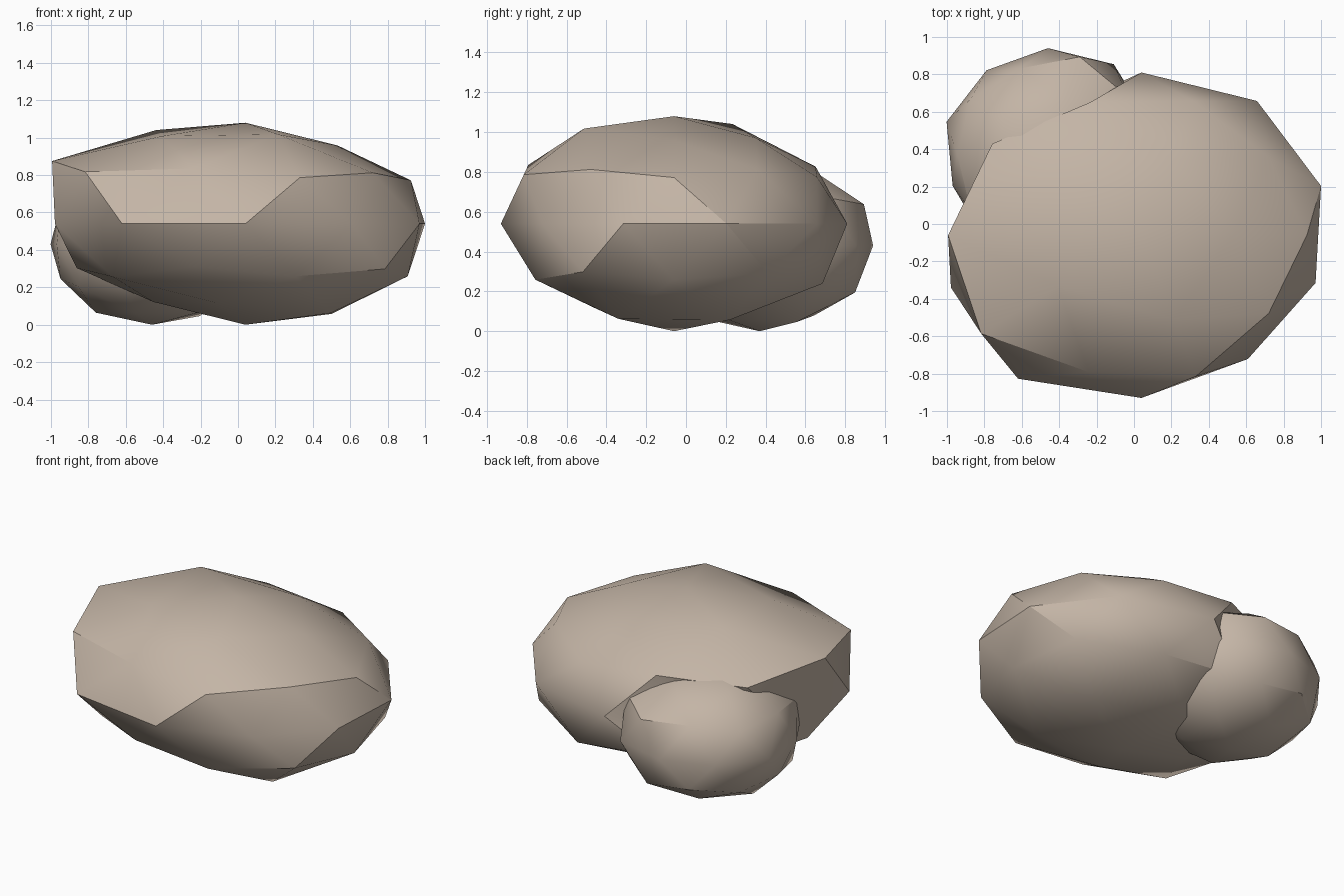
import bpy
import bmesh
import math
from mathutils import Vector

cube = bpy.data.objects.get("Cube")
if cube:
    bpy.data.objects.remove(cube, do_unlink=True)

# One warm stone colour
stone = bpy.data.materials.new("warm_stone")
stone.use_nodes = True
colour = (0.55, 0.46, 0.38, 1.0)
stone.diffuse_color = colour
shader = stone.node_tree.nodes["Principled BSDF"]
shader.inputs["Base Color"].default_value = colour
shader.inputs["Roughness"].default_value = 0.9


def angle_around(vert):
    return round(math.degrees(math.atan2(vert.co.y, vert.co.x))) % 360


def make_rock(name, centre, radii, bulges):
    """Squashed low-poly ball; bulges gives percent offsets around each ring."""
    bm = bmesh.new()
    bmesh.ops.create_icosphere(bm, subdivisions=2, radius=1)
    rings = {}
    for vert in bm.verts:
        rings.setdefault(round(vert.co.z * 10), []).append(vert)
    for level, ring in rings.items():
        ring.sort(key=angle_around)
        offsets = bulges.get(level, [0] * len(ring))
        for vert, percent in zip(ring, offsets):
            vert.co *= 1 + percent / 100
    for vert in bm.verts:
        vert.co = Vector(c + r * p for c, r, p in zip(centre, radii, vert.co))
    mesh = bpy.data.meshes.new(name)
    bm.to_mesh(mesh)
    bm.free()
    mesh.materials.append(stone)
    rock = bpy.data.objects.new(name, mesh)
    bpy.context.collection.objects.link(rock)
    # Soft faces with crisp broken ridges
    bpy.ops.object.select_all(action="DESELECT")
    rock.select_set(True)
    bpy.context.view_layer.objects.active = rock
    bpy.ops.object.shade_smooth_by_angle(angle=math.radians(30))
    return rock


# Main boulder
make_rock("large_rock", (0.04, -0.06, 0.54), (1.03, 0.87, 0.54), {
    9: [-9, -6, 9, 2, 4],
    5: [-4, 1, 18, 4, -4],
    4: [-4, -3, 7, 15, 2],
    0: [-2, 2, 0, -20, -10, 4, 9, 0, -6, -5],
    -4: [3, 0, -2, -5, 0],
    -5: [-1, 6, 0, 0, -1],
    -9: [5, -6, -9, -8, 4],
})

# Smaller stone leaning into the back
make_rock("small_rock", (-0.46, 0.37, 0.43), (0.57, 0.57, 0.43), {
    5: [9, 0, 0, 0, 0],
    4: [0, 8, 0, 0, 0],
    0: [0, 5, 0, -2, 0, -6, 0, 0, 0, 0],
    -4: [0, 0, -4, 0, 0],
    -5: [0, 4, 0, 0, 0],
    -9: [5, -4, 0, 0, 0],
})
